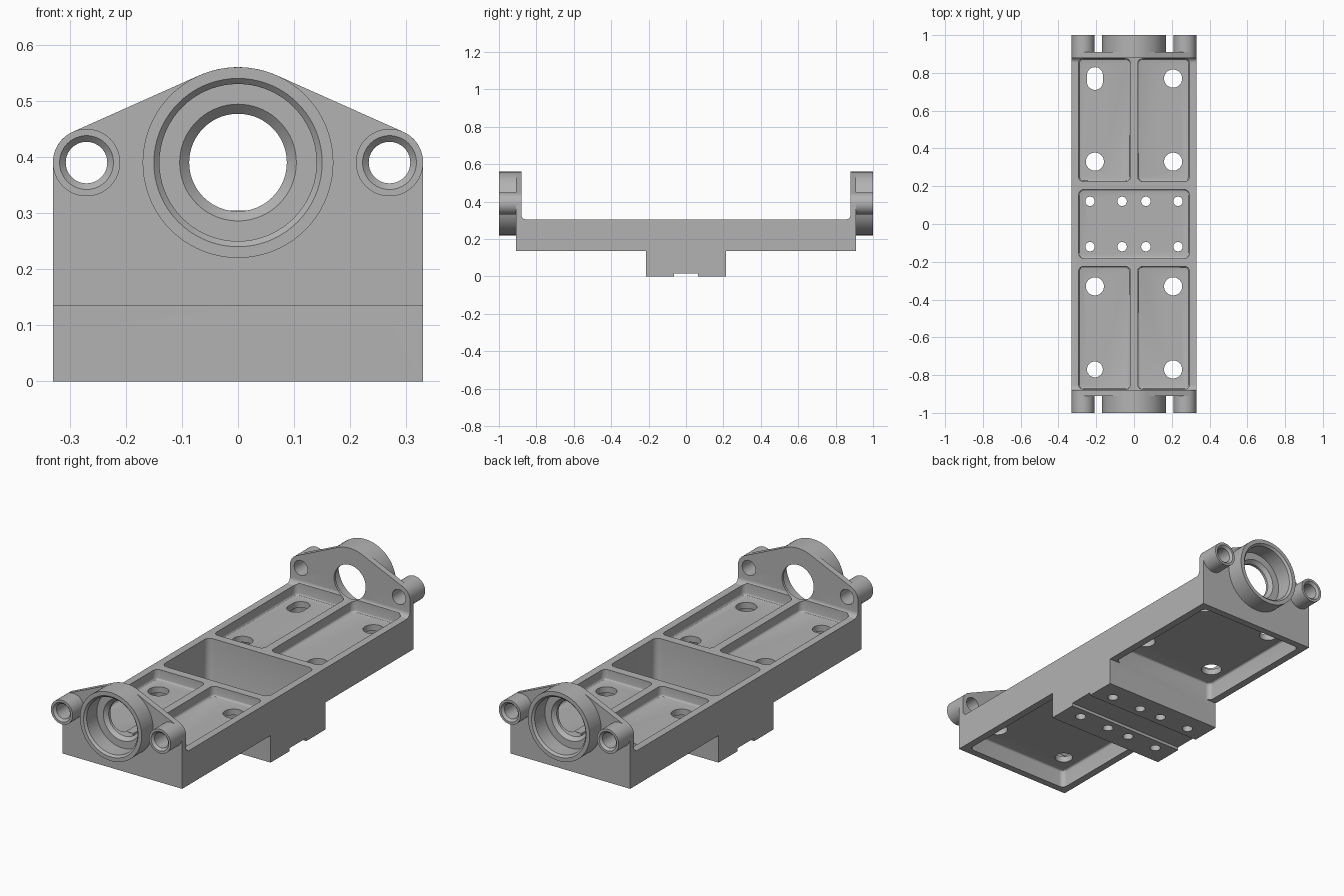
import bpy, bmesh
from math import sin, cos, pi, asin

if "Cube" in bpy.data.objects:
    bpy.data.objects.remove(bpy.data.objects["Cube"])

grey = bpy.data.materials.new("cast_grey")
grey.use_nodes = True
COLOUR = (0.45, 0.45, 0.45, 1)
grey.diffuse_color = COLOUR
grey.node_tree.nodes["Principled BSDF"].inputs["Base Color"].default_value = COLOUR

# Main sizes
HALF_W, WALL_IN, WALL_OUT, END = 0.33, 0.88, 0.91, 1.0
DECK, UNDER, AXIS_Z = 0.305, 0.135, 0.39
BOSS_R, LUG_R, LUG_X = 0.17, 0.06, 0.27


def finish(name, bm):
    bmesh.ops.recalc_face_normals(bm, faces=bm.faces)
    mesh = bpy.data.meshes.new(name)
    bm.to_mesh(mesh)
    bm.free()
    mesh.materials.append(grey)
    obj = bpy.data.objects.new(name, mesh)
    bpy.context.collection.objects.link(obj)
    return obj


def arc(cx, cy, r, a0, a1, n):
    return [(cx + r * cos(a0 + (a1 - a0) * i / n), cy + r * sin(a0 + (a1 - a0) * i / n))
            for i in range(n + 1)]


def prism(name, pts, lo, hi, axis, round_at=None):
    """Extrude a 2D outline along an axis, optionally rounding one end rim."""
    place = {"x": lambda p, a: (a, p[0], p[1]),
             "y": lambda p, a: (p[0], a, p[1]),
             "z": lambda p, a: (p[0], p[1], a)}[axis]
    bm = bmesh.new()
    ends = [[bm.verts.new(place(p, a)) for p in pts] for a in (lo, hi)]
    caps = [bm.faces.new(e) for e in ends]
    for i in range(len(pts)):
        j = (i + 1) % len(pts)
        bm.faces.new((ends[0][i], ends[0][j], ends[1][j], ends[1][i]))
    bmesh.ops.recalc_face_normals(bm, faces=bm.faces)
    if round_at is not None:
        bmesh.ops.bevel(bm, geom=list(caps[round_at].edges), offset=0.01,
                        segments=3, profile=0.5, affect="EDGES")
    return finish(name, bm)


def lathe(name, x, profile, side, closed, n=72):
    """Spin (radius, distance) points about an axis parallel to y."""
    bm = bmesh.new()
    rings = [[bm.verts.new((x + r * cos(2 * pi * i / n), side * d,
                            AXIS_Z + r * sin(2 * pi * i / n)))
              for i in range(n)] for r, d in profile]
    pairs = list(zip(rings, rings[1:]))
    if closed:
        pairs.append((rings[-1], rings[0]))
    else:
        bm.faces.new(rings[0])
        bm.faces.new(rings[-1])
    for a, b in pairs:
        for i in range(n):
            j = (i + 1) % n
            bm.faces.new((a[i], a[j], b[j], b[i]))
    return finish(name, bm)


def rounded_rect(x0, x1, y0, y1, r=0.025, n=6):
    return (arc(x1 - r, y1 - r, r, 0, pi / 2, n) + arc(x0 + r, y1 - r, r, pi / 2, pi, n)
            + arc(x0 + r, y0 + r, r, pi, 1.5 * pi, n)
            + arc(x1 - r, y0 + r, r, 1.5 * pi, 2 * pi, n))


def combine(target, tool, operation):
    mod = target.modifiers.new("combine", "BOOLEAN")
    mod.operation, mod.solver, mod.object = operation, "EXACT", tool
    bpy.context.view_layer.objects.active = target
    bpy.ops.object.modifier_apply(modifier=mod.name)
    bpy.data.objects.remove(tool)


def cut(tool):
    combine(body, tool, "DIFFERENCE")


def drill(x, y, r, lo, hi):
    cut(prism("hole_cutter", arc(x, y, r, 0, 2 * pi * 39 / 40, 39), lo, hi, "z"))


# Side outline of the bed with its foot, groove and end fillets
half = [(0.065, 0.015), (0.065, 0), (0.215, 0), (0.215, UNDER), (WALL_IN, UNDER)]
half += arc(WALL_IN - 0.025, DECK + 0.025, 0.025, 0, -pi / 2, 6)
outline = half + [(-y, z) for y, z in reversed(half)]
body = prism("body", outline, -HALF_W, HALF_W, "x")

# End walls: round crown running tangentially into the two shoulders
tilt = asin((BOSS_R - LUG_R) / LUG_X)
shape = [(HALF_W, UNDER)]
shape += arc(LUG_X, AXIS_Z, LUG_R, 0, pi / 2 - tilt, 14)
shape += arc(0, AXIS_Z, BOSS_R, pi / 2 - tilt, pi / 2 + tilt, 24)
shape += arc(-LUG_X, AXIS_Z, LUG_R, pi / 2 + tilt, pi, 14)
shape += [(-HALF_W, UNDER)]
for side in (-1, 1):
    lo, hi = sorted((side * WALL_IN, side * WALL_OUT))
    combine(body, prism("end_wall", shape, lo, hi, "y"), "UNION")

# Pockets above and below, mirrored front to back
for side in (-1, 1):
    y0, y1 = sorted((side * 0.225, side * 0.875))
    for x0, x1 in ((-0.293, -0.02), (0.02, 0.293)):
        cut(prism("tray_cutter", rounded_rect(x0, x1, y0, y1), 0.255, 0.5, "z", 0))
    y0, y1 = sorted((side * 0.215, side * 0.875))
    cut(prism("under_cutter", rounded_rect(-0.293, 0.293, y0, y1), 0.1, 0.225, "z", 1))
cut(prism("well_cutter", rounded_rect(-0.293, 0.293, -0.183, 0.183, 0.03), 0.05, 0.5, "z", 0))

# Mounting holes, one slotted
for x in (-0.207, 0.207):
    for y in (-0.77, -0.33, 0.33, 0.77):
        if x < 0 and y > 0.5:
            cut(prism("slot_cutter", rounded_rect(x - 0.042, x + 0.042, y - 0.06, y + 0.06, 0.0415, 10),
                      0.2, 0.3, "z"))
        else:
            drill(x, y, 0.042 if x < 0 and y < -0.5 else 0.048, 0.2, 0.3)

# Small bolt holes through the foot
for x in (-0.233, -0.063, 0.063, 0.233):
    for y in (-0.12, 0.12):
        drill(x, y, 0.025, -0.1, 0.1)

# Bores through the end walls, and the bosses around them
for side, end in ((-1, "front"), (1, "back")):
    cut(lathe("bore_cutter", 0, [(0.087, 0.85), (0.087, 0.893), (0.104, WALL_OUT), (0.104, 0.95)],
              side, False))
    lathe(end + "_bearing_boss", 0,
          [(BOSS_R, WALL_OUT), (BOSS_R, END), (0.15, END), (0.14, END - 0.01), (0.14, WALL_OUT)],
          side, True)
    for x, hand in ((-LUG_X, "right"), (LUG_X, "left")):
        cut(lathe("lug_cutter", x, [(0.037, 0.85), (0.037, 0.95)], side, False))
        lathe(f"{end}_{hand}_lug", x,
              [(LUG_R, WALL_OUT), (LUG_R, END), (0.048, END), (0.037, END - 0.011), (0.037, WALL_OUT)],
              side, True)

# Smooth the round surfaces, keep machined edges crisp
bpy.ops.object.select_all(action="DESELECT")
for obj in bpy.context.scene.objects:
    if obj.type == "MESH" and obj.data.materials and obj.data.materials[0] == grey:
        obj.select_set(True)
bpy.context.view_layer.objects.active = body
bpy.ops.object.shade_smooth_by_angle(angle=pi / 6)
